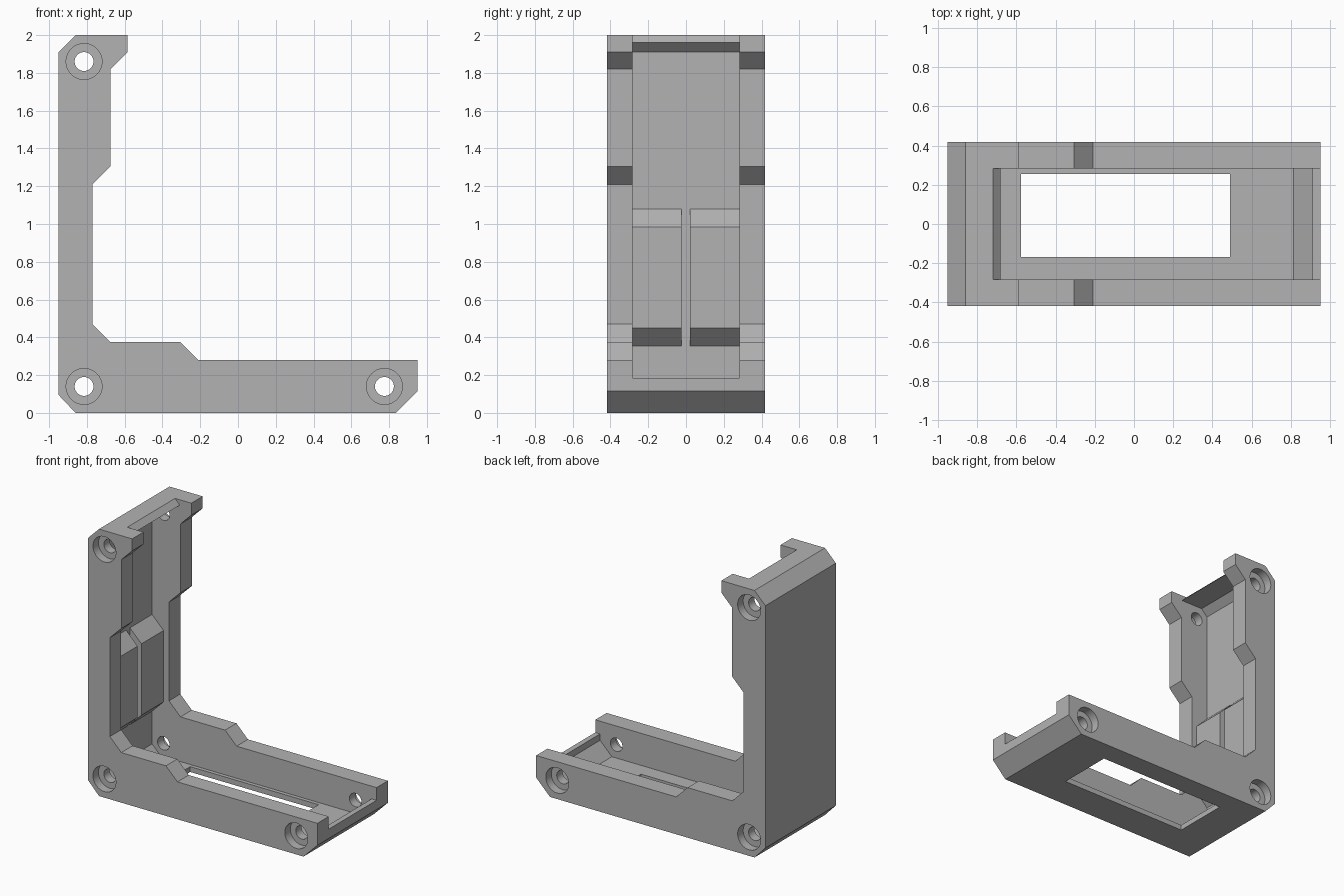
import bpy, bmesh, math
from mathutils import Matrix, Vector

cube = bpy.data.objects.get("Cube")
if cube:
    bpy.data.objects.remove(cube, do_unlink=True)

HALF_W, INNER = 0.417, 0.283      # outer and channel half widths
BORE_DEPTH = 0.065

grey = bpy.data.materials.new("plain grey")
grey.use_nodes = True
colour = (0.45, 0.45, 0.45, 1)
grey.diffuse_color = colour
grey.node_tree.nodes["Principled BSDF"].inputs["Base Color"].default_value = colour


def finish(name, bm):
    bmesh.ops.recalc_face_normals(bm, faces=bm.faces)
    mesh = bpy.data.meshes.new(name)
    bm.to_mesh(mesh)
    bm.free()
    mesh.materials.append(grey)
    obj = bpy.data.objects.new(name, mesh)
    bpy.context.collection.objects.link(obj)
    return obj


def prism(name, profile, y0, y1):
    """Extrude an x-z profile along y."""
    bm = bmesh.new()
    face = bm.faces.new([bm.verts.new((x, y0, z)) for x, z in profile])
    out = bmesh.ops.extrude_face_region(bm, geom=[face])
    verts = [v for v in out["geom"] if isinstance(v, bmesh.types.BMVert)]
    bmesh.ops.translate(bm, verts=verts, vec=Vector((0, y1 - y0, 0)))
    return finish(name, bm)


def cylinder(name, x, z, radius, y0, y1):
    bm = bmesh.new()
    place = Matrix.Translation((x, (y0 + y1) / 2, z)) @ Matrix.Rotation(math.pi / 2, 4, 'X')
    bmesh.ops.create_cone(bm, cap_ends=True, segments=48, radius1=radius,
                          radius2=radius, depth=abs(y1 - y0), matrix=place)
    return finish(name, bm)


def cut(target, cutter):
    """Subtract the cutter, bake the result and discard the cutter."""
    mod = target.modifiers.new("cut", 'BOOLEAN')
    mod.operation, mod.solver, mod.object = 'DIFFERENCE', 'EXACT', cutter
    cutter.hide_render = True
    graph = bpy.context.evaluated_depsgraph_get()
    mesh = bpy.data.meshes.new_from_object(target.evaluated_get(graph))
    target.modifiers.clear()
    target.data = mesh
    bpy.data.objects.remove(cutter, do_unlink=True)


# L-shaped outer body
outline = [(-0.95, 0.095), (-0.86, 0), (0.835, 0), (0.95, 0.115), (0.95, 0.28),
           (-0.21, 0.28), (-0.305, 0.375), (-0.675, 0.375), (-0.77, 0.47),
           (-0.77, 1.21), (-0.675, 1.305), (-0.675, 1.82), (-0.585, 1.91),
           (-0.585, 2), (-0.86, 2), (-0.95, 1.91)]
frame = prism("corner_frame", outline, -HALF_W, HALF_W)

# Inner channel between the cheeks, leaving a thin shell and end lips
channel = [(-0.91, 0.11), (-0.84, 0.04), (0.813, 0.04), (0.91, 0.137),
           (0.91, 0.185), (1.1, 0.185), (1.1, 0.6), (-0.2, 0.6), (-0.2, 2.1),
           (-0.82, 2.1), (-0.68, 1.96), (-0.86, 1.96), (-0.91, 1.91)]
cut(frame, prism("channel_cutter", channel, -INNER, INNER))

# Window in the floor
window = [(-0.575, -0.1), (0.49, -0.1), (0.49, 0.1), (-0.575, 0.1)]
cut(frame, prism("window_cutter", window, -0.167, 0.255))

# Counterbored screw holes through both cheeks
for x, z in [(-0.815, 1.86), (-0.815, 0.14), (0.775, 0.14)]:
    cut(frame, cylinder("hole_cutter", x, z, 0.05, -0.6, 0.6))
    for side in (-1, 1):
        cut(frame, cylinder("bore_cutter", x, z, 0.095,
                            side * (HALF_W - BORE_DEPTH), side * 0.6))

# Two bevelled pads on the back wall, with a slot between
pad = [(-0.93, 0.335), (-0.815, 0.45), (-0.815, 0.985), (-0.93, 1.1)]
prism("right_pad", pad, -INNER - 0.01, -0.025)
prism("left_pad", pad, 0.021, INNER + 0.01)

# Smooth only the round holes
bpy.ops.object.select_all(action='DESELECT')
frame.select_set(True)
bpy.context.view_layer.objects.active = frame
bpy.ops.object.shade_smooth_by_angle(angle=math.radians(25))
